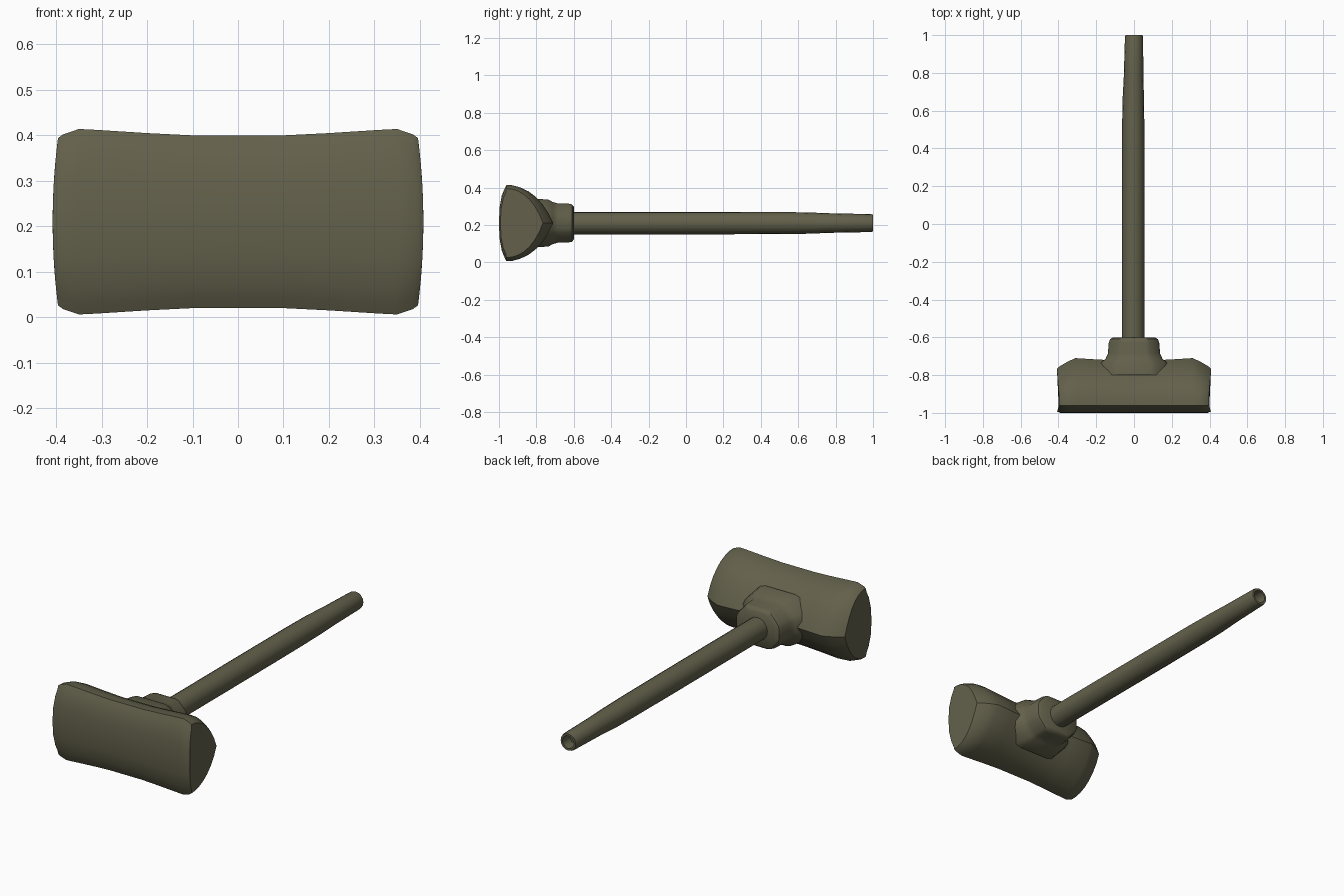
import bpy, bmesh, math

if "Cube" in bpy.data.objects:
    bpy.data.objects.remove(bpy.data.objects["Cube"])

mat = bpy.data.materials.new("dull olive")
mat.diffuse_color = (0.125, 0.118, 0.07, 1)
mat.use_nodes = True
mat.node_tree.nodes["Principled BSDF"].inputs["Base Color"].default_value = mat.diffuse_color
CZ = 0.21  # height of the tool axis


def loft(name, rings, angle, cap_start=True, cap_end=True):
    """Skin a list of equal-sized point rings."""
    bm = bmesh.new()
    vs = [[bm.verts.new(p) for p in r] for r in rings]
    n = len(rings[0])
    for a, b in zip(vs, vs[1:]):
        for i in range(n):
            j = (i + 1) % n
            bm.faces.new((a[i], a[j], b[j], b[i]))
    if cap_start:
        bm.faces.new(vs[0])
    if cap_end:
        bm.faces.new(vs[-1])
    bmesh.ops.recalc_face_normals(bm, faces=bm.faces)
    me = bpy.data.meshes.new(name)
    bm.to_mesh(me)
    bm.free()
    me.materials.append(mat)
    ob = bpy.data.objects.new(name, me)
    bpy.context.collection.objects.link(ob)
    bpy.ops.object.select_all(action='DESELECT')
    bpy.context.view_layer.objects.active = ob
    ob.select_set(True)
    bpy.ops.object.shade_smooth_by_angle(angle=math.radians(angle))
    return ob


# Head: D-shaped section, (depth fraction, height fraction) on the round back
BACK = [(0, 1), (.14, .99), (.3, .94), (.47, .84), (.63, .69), (.77, .5), (.9, .26), (1, 0)]
# (y, height fraction) on the slightly bulged front
FRONT = [(-1, 0), (-.997, .4), (-.985, .72), (-.972, .88)]


def head_ring(x, h, yb, bulge=0, dy=0):
    half = [(y + dy, f) for y, f in FRONT]
    half += [(-.96 + (yb + .96) * t, f) for t, f in BACK]
    loop = half + [(y, -f) for y, f in half[-2:0:-1]]
    s = 1 if x >= 0 else -1
    return [(x + s * bulge * (1 - f * f), y, CZ + h * f) for y, f in loop]


side = [(.1, .19, -.722), (.2, .195, -.717), (.31, .202, -.71),
        (.35, .204, -.728), (.385, .192, -.752, .006), (.396, .184, -.765, .012, .008)]
rings = [head_ring(-s[0], *s[1:]) for s in reversed(side)]
rings += [head_ring(0, .19, -.725)] + [head_ring(*s) for s in side]
loft("hammer_head", rings, 35)


# Collar: chamfered block flaring into the back of the head
def collar_ring(y, w, h):
    q = [(w, .3 * h), (.92 * w, .5 * h), (.62 * w, .93 * h), (.45 * w, h)]
    q += [(-a, b) for a, b in reversed(q)]
    q += [(-a, -b) for a, b in q]
    return [(a, y, CZ + b) for a, b in q]


loft("handle_collar", [collar_ring(*r) for r in [
    (-.8, .19, .13), (-.735, .175, .125), (-.712, .15, .112), (-.685, .138, .105),
    (-.63, .134, .104), (-.61, .127, .1), (-.6, .11, .088)]], 40)


# Handle: gently tapered rod with a hollow end
def rod_ring(y, r, x=-.004, z=CZ, n=16):
    return [(x + r * math.cos(2 * math.pi * i / n), y,
             z + r * math.sin(2 * math.pi * i / n)) for i in range(n)]


loft("handle", [rod_ring(*r) for r in [
    (-.68, .06), (-.2, .06), (.2, .06), (.5, .059), (.65, .057), (.78, .052, -.002),
    (.99, .048, 0), (1, .045, 0), (1, .034, 0), (.94, .032, 0)]], 40)
